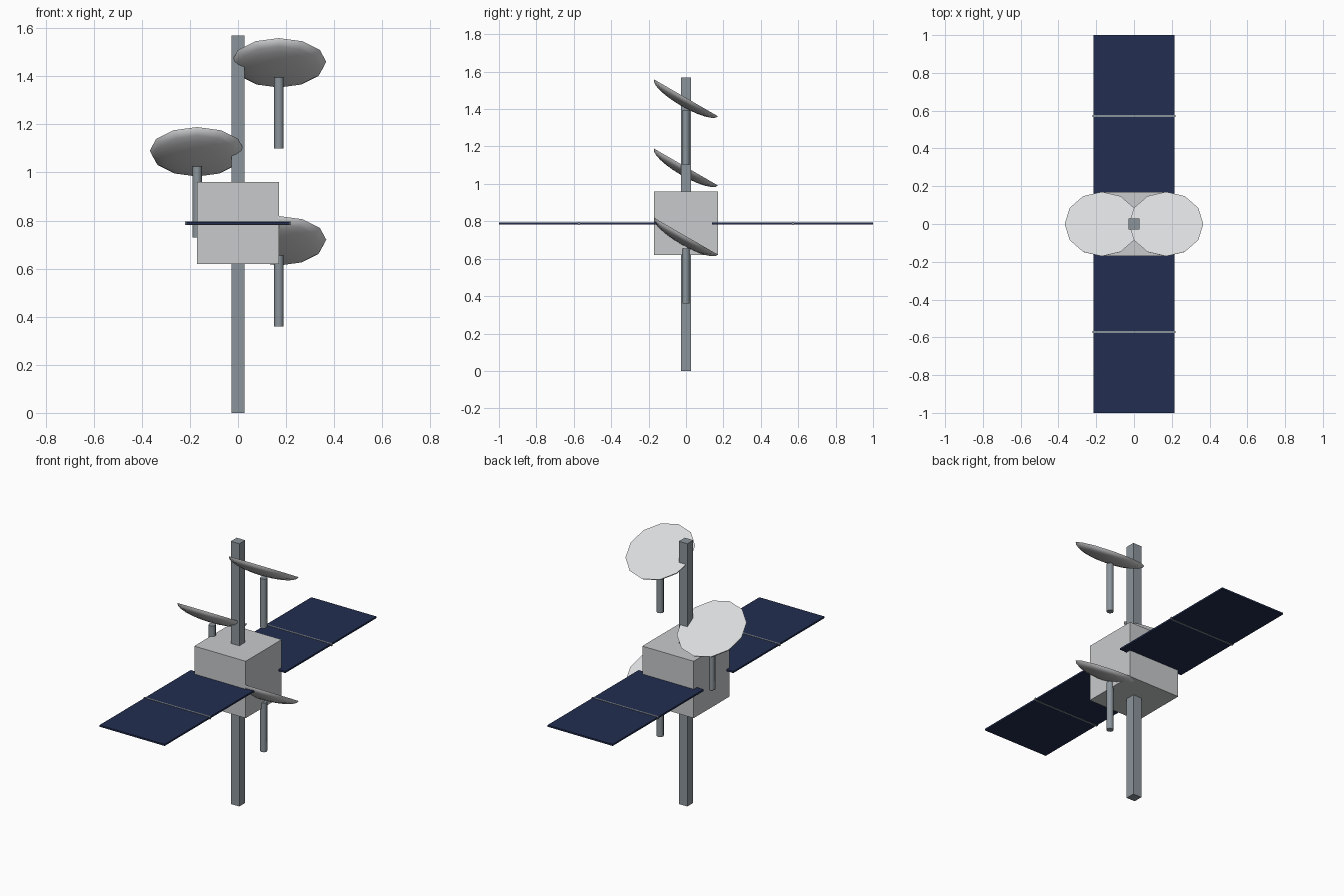
import bpy, bmesh, math
from mathutils import Matrix, Vector

if "Cube" in bpy.data.objects:
    bpy.data.objects.remove(bpy.data.objects["Cube"], do_unlink=True)


def material(name, r, g, b):
    m = bpy.data.materials.new(name)
    m.use_nodes = True
    m.diffuse_color = (r, g, b, 1)
    m.node_tree.nodes["Principled BSDF"].inputs["Base Color"].default_value = (r, g, b, 1)
    return m


WHITE = material("dish white", 0.70, 0.71, 0.72)
HULL = material("hull grey", 0.58, 0.59, 0.60)
STEEL = material("steel grey", 0.26, 0.30, 0.33)
NAVY = material("panel navy", 0.016, 0.027, 0.08)


def finish(bm, name, mat, smooth=False):
    bmesh.ops.recalc_face_normals(bm, faces=bm.faces)
    mesh = bpy.data.meshes.new(name)
    bm.to_mesh(mesh)
    bm.free()
    mesh.materials.append(mat)
    obj = bpy.data.objects.new(name, mesh)
    bpy.context.collection.objects.link(obj)
    if smooth:
        bpy.ops.object.select_all(action="DESELECT")
        obj.select_set(True)
        bpy.context.view_layer.objects.active = obj
        bpy.ops.object.shade_smooth_by_angle(angle=math.radians(50))
    return obj


def box(name, mat, center, size):
    bm = bmesh.new()
    bmesh.ops.create_cube(bm, size=1, matrix=Matrix.Translation(center) @ Matrix.Diagonal((*size, 1)))
    return finish(bm, name, mat)


def dish(name, x, z, radius=0.197, depth=0.05):
    # Shallow half-ellipsoid bowl with a flat face, tilted up and backwards
    bm = bmesh.new()
    bmesh.ops.create_uvsphere(bm, u_segments=12, v_segments=12, radius=1)
    cut = bmesh.ops.bisect_plane(bm, geom=bm.verts[:] + bm.edges[:] + bm.faces[:], dist=1e-4,
                                 plane_co=(0, 0, 0), plane_no=(0, 0, 1), clear_outer=True)
    rim = [e for e in bm.edges if e.is_boundary]
    bmesh.ops.contextual_create(bm, geom=rim)
    bm.transform(Matrix.Translation((x, 0, z)) @ Matrix.Rotation(math.radians(-30), 4, "X")
                 @ Matrix.Diagonal((radius, radius, depth, 1)))
    finish(bm, name, WHITE, smooth=True)


def post(name, x, bottom, top):
    bm = bmesh.new()
    bmesh.ops.create_cone(bm, cap_ends=True, segments=8, radius1=0.02, radius2=0.02, depth=top - bottom,
                          matrix=Matrix.Translation((x, 0, (top + bottom) / 2)))
    finish(bm, name, STEEL, smooth=True)


# Central mast and body
box("mast", STEEL, (0, 0, 0.785), (0.056, 0.056, 1.57))
box("body", HULL, (0, 0, 0.79), (0.34, 0.34, 0.34))

# Solar wings, each with a cross bar
for side, sign in (("front", -1), ("back", 1)):
    box(side + "_solar_panel", NAVY, (0, sign * 0.57, 0.788), (0.43, 0.86, 0.01))
    box(side + "_panel_bar", STEEL, (0, sign * 0.572, 0.788), (0.44, 0.009, 0.014))

# Dishes on their posts
for level, x, z in (("upper", 0.17, 1.46), ("middle", -0.17, 1.09), ("lower", 0.17, 0.72)):
    dish(level + "_dish", x, z)
    post(level + "_dish_post", x, z - 0.36, z - 0.066)
